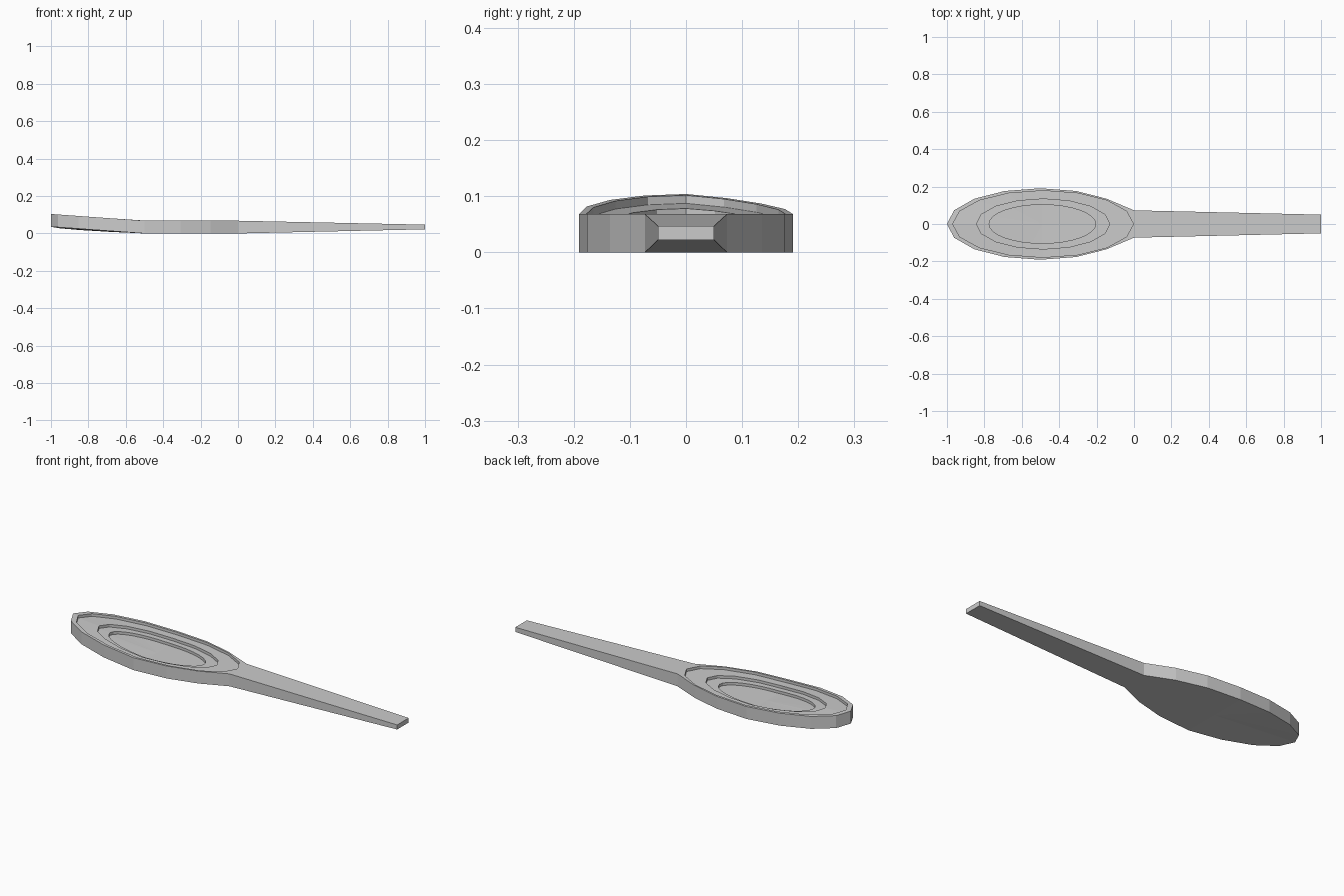
import bpy, bmesh
from math import cos, sin, tau

if "Cube" in bpy.data.objects:
    bpy.data.objects.remove(bpy.data.objects["Cube"])

bm = bmesh.new()


def lift(x, y):
    # the front half of the bowl tips upwards, slightly less on the back side
    t = max(0.0, (-0.5 - x) / 0.5)
    return t * (0.036 - 0.07 * max(y, 0.0))


def vert(x, y, z):
    return bm.verts.new((x, y, z + lift(x, y)))


def ring(cx, rx, ry, z, n=16):
    return [vert(cx + rx * cos(tau * i / n), ry * sin(tau * i / n), z) for i in range(n)]


def bridge(a, b, skip=()):
    # join two loops; b may have a multiple of a's vertex count
    n, m = len(a), len(b)
    k = m // n
    for i in range(n):
        if i not in skip:
            inner = [b[j % m] for j in range(k * (i + 1), k * i - 1, -1)]
            bm.faces.new([a[i], a[(i + 1) % n]] + inner)


def fan(loop, x, z):
    c = vert(x, 0, z)
    for i in range(len(loop)):
        bm.faces.new((loop[i], loop[(i + 1) % len(loop)], c))


def outline(z):
    # 16-sided oval whose handle end is squared off at x = 0
    vs = ring(-0.5, 0.5, 0.191, z)
    for i in (1, 15):
        vs[i].co.x = 0.0
    return vs


# bowl shell and underside
T = 0.068
bottom, top = outline(0.0), outline(T)
bridge(bottom, top, skip=(0, 15))
fan(bottom, -0.5, 0.0)

# terraced hollow: rim, two steps, floor
prev = top
for k, (cx, rx, ry, n) in enumerate([(-0.486, 0.483, 0.178, 16),
                                     (-0.486, 0.357, 0.134, 16),
                                     (-0.49, 0.285, 0.103, 32)]):
    upper = ring(cx, rx, ry, T - 0.0145 * k, n)
    lower = ring(cx, rx, ry, T - 0.0145 * (k + 1), n)
    bridge(prev, upper)
    bridge(upper, lower)
    prev = lower
fan(prev, -0.49, T - 0.0145 * 3)

# tapered handle
bl, br = vert(1, 0.05, 0.022), vert(1, -0.05, 0.022)
tl, tr = vert(1, 0.05, 0.047), vert(1, -0.05, 0.047)
for f in ((top[15], tr, tl, top[1], top[0]),
          (bottom[1], bl, br, bottom[15], bottom[0]),
          (bottom[15], br, tr, top[15]),
          (bl, bottom[1], top[1], tl),
          (br, bl, tl, tr)):
    bm.faces.new(f)

bmesh.ops.recalc_face_normals(bm, faces=bm.faces)
mesh = bpy.data.meshes.new("spoon")
bm.to_mesh(mesh)
bm.free()
spoon = bpy.data.objects.new("spoon", mesh)
bpy.context.collection.objects.link(spoon)
